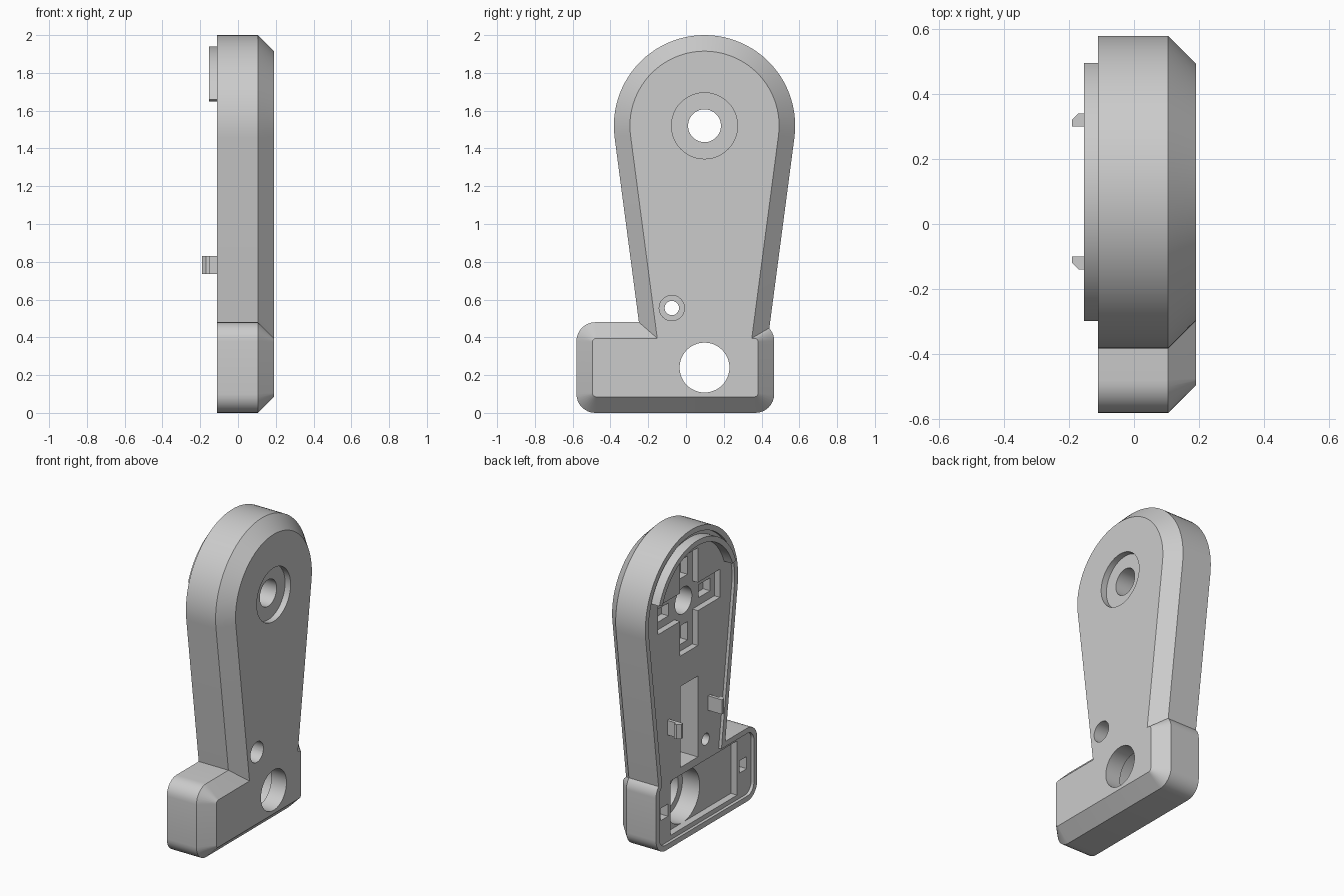
import bpy, bmesh
from math import sin, cos, tan, pi, radians
from mathutils import Vector

if "Cube" in bpy.data.objects:
    bpy.data.objects.remove(bpy.data.objects["Cube"])

CY, CZ, R, TILT = 0.098, 1.52, 0.48, radians(7.5)   # round head and taper of the arm


def loft(name, rings):
    """Closed solid through rings of 3D points."""
    bm = bmesh.new()
    vs = [[bm.verts.new(p) for p in r] for r in rings]
    n = len(rings[0])
    for a, b in zip(vs, vs[1:]):
        for i in range(n):
            j = (i + 1) % n
            bm.faces.new((a[i], a[j], b[j], b[i]))
    bm.faces.new(vs[0])
    bm.faces.new(vs[-1])
    bmesh.ops.recalc_face_normals(bm, faces=bm.faces)
    me = bpy.data.meshes.new(name)
    bm.to_mesh(me)
    bm.free()
    ob = bpy.data.objects.new(name, me)
    bpy.context.collection.objects.link(ob)
    return ob


def prism(name, pts, x0, x1):
    return loft(name, [[(x, y, z) for y, z in pts] for x in (x0, x1)])


def arc(cy, cz, r, a0, a1, n):
    return [(cy + r * cos(a0 + (a1 - a0) * i / n), cz + r * sin(a0 + (a1 - a0) * i / n))
            for i in range(n + 1)]


def circle(cy, cz, r, n=48):
    return arc(cy, cz, r, 0, 2 * pi, n)[:-1]


def rect(y0, y1, z0, z1):
    return [(y0, z0), (y1, z0), (y1, z1), (y0, z1)]


def outline(d):
    """Arm and foot outline, inset by d."""
    r, top, c = R - d, 0.48 - d, max(0.1 - d, 0.02)
    y0, y1, z0 = -0.58 + d, 0.467 - d, d

    def side(z):
        return r / cos(TILT) + (z - CZ) * tan(TILT)
    # where the right edge of the arm meets the foot
    end = 0.0
    while end < pi / 2:
        z = top - c + c * sin(end)
        if y1 - c + c * cos(end) <= CY + side(z):
            break
        end += 0.01
    if end >= pi / 2:
        end, join = pi / 2, (CY + side(top), top)
    else:
        z = top - c + c * sin(end + 0.03)
        join = (CY + side(z), z)
    pts = arc(y0 + c, z0 + c, c, pi, 1.5 * pi, 8)
    pts += arc(y1 - c, z0 + c, c, 1.5 * pi, 2 * pi, 8)
    pts += arc(y1 - c, top - c, c, 0, end, 8) + [join]
    pts += arc(CY, CZ, r, -TILT, pi + TILT, 48) + [(CY - side(top), top)]
    return pts + arc(y0 + c, top - c, c, pi / 2, pi, 8)


# Chamfered body
body = loft("arm_body", [[(x, y, z) for y, z in outline(d)]
                         for x, d in ((-0.11, 0), (0.105, 0), (0.19, 0.085))])

# Cross-shaped recess with a slot in each arm
L, W = 0.32, 0.092
cross = [(W, W), (W, L), (-W, L), (-W, W), (-L, W), (-L, -W),
         (-W, -W), (-W, -L), (W, -L), (W, -W), (L, -W), (L, W)]
FLOOR = -0.05
cuts = [
    (outline(0.035), -0.2, -0.09),                        # shallow back panel
    ([(CY + a, CZ + b) for a, b in cross], -0.2, FLOOR),
    (circle(CY, CZ, 0.087), -0.3, 0.3),                   # pivot hole
    (circle(CY, CZ, 0.175), 0.15, 0.3),
    (circle(-0.075, 0.555, 0.038, 32), -0.3, 0.3),        # screw hole
    (circle(-0.075, 0.555, 0.067, 32), 0.05, 0.3),
    (rect(0.005, 0.185, 0.47, 1.0), -0.2, 0.05),          # long channel
    (rect(-0.40, 0.29, 0.065, 0.42), -0.2, -0.045),       # foot pocket
    (circle(CY, 0.24, 0.175), -0.2, 0.08),
    (circle(CY, 0.24, 0.132), -0.3, 0.3),
    (rect(-0.50, -0.425, 0.20, 0.28), -0.2, 0.0),         # foot slots
    (rect(0.315, 0.39, 0.20, 0.28), -0.2, 0.0),
]
for dy, dz in ((1, 0), (-1, 0), (0, 1), (0, -1)):
    y, z = CY + 0.215 * dy, CZ + 0.215 * dz
    hy, hz = (0.06, 0.042) if dy else (0.042, 0.06)
    cuts.append((rect(y - hy, y + hy, z - hz, z + hz), -0.2, 0.0))

for pts, x0, x1 in cuts:
    cutter = prism("cutter", pts, x0, x1)
    cutter.hide_render = True
    m = body.modifiers.new("cut", "BOOLEAN")
    m.operation, m.solver, m.object = "DIFFERENCE", "EXACT", cutter
    bpy.context.view_layer.objects.active = body
    bpy.ops.object.modifier_apply(modifier=m.name)
    bpy.data.objects.remove(cutter)

# Curved locating lip at the top of the back
a = radians(19.5)
lip = prism("locating_lip", arc(CY, CZ, 0.42, a, pi - a, 40)
            + arc(CY, CZ, 0.385, pi - a, a, 40), -0.153, -0.08)

# Pair of snap hooks
hook = [(-0.08, 0.30), (-0.19, 0.30), (-0.19, 0.32), (-0.17, 0.34),
        (-0.152, 0.34), (-0.152, 0.322), (-0.08, 0.322)]
hooks = [loft(name, [[(x, y if s > 0 else 0.2 - y, z) for x, y in hook]
                     for z in (0.735, 0.83)])
         for name, s in (("snap_hook_a", 1), ("snap_hook_b", -1))]

# Smooth rounds, keep edges crisp
for ob in [body, lip]:
    bpy.ops.object.select_all(action="DESELECT")
    ob.select_set(True)
    bpy.context.view_layer.objects.active = ob
    bpy.ops.object.shade_smooth_by_angle(angle=radians(25))
